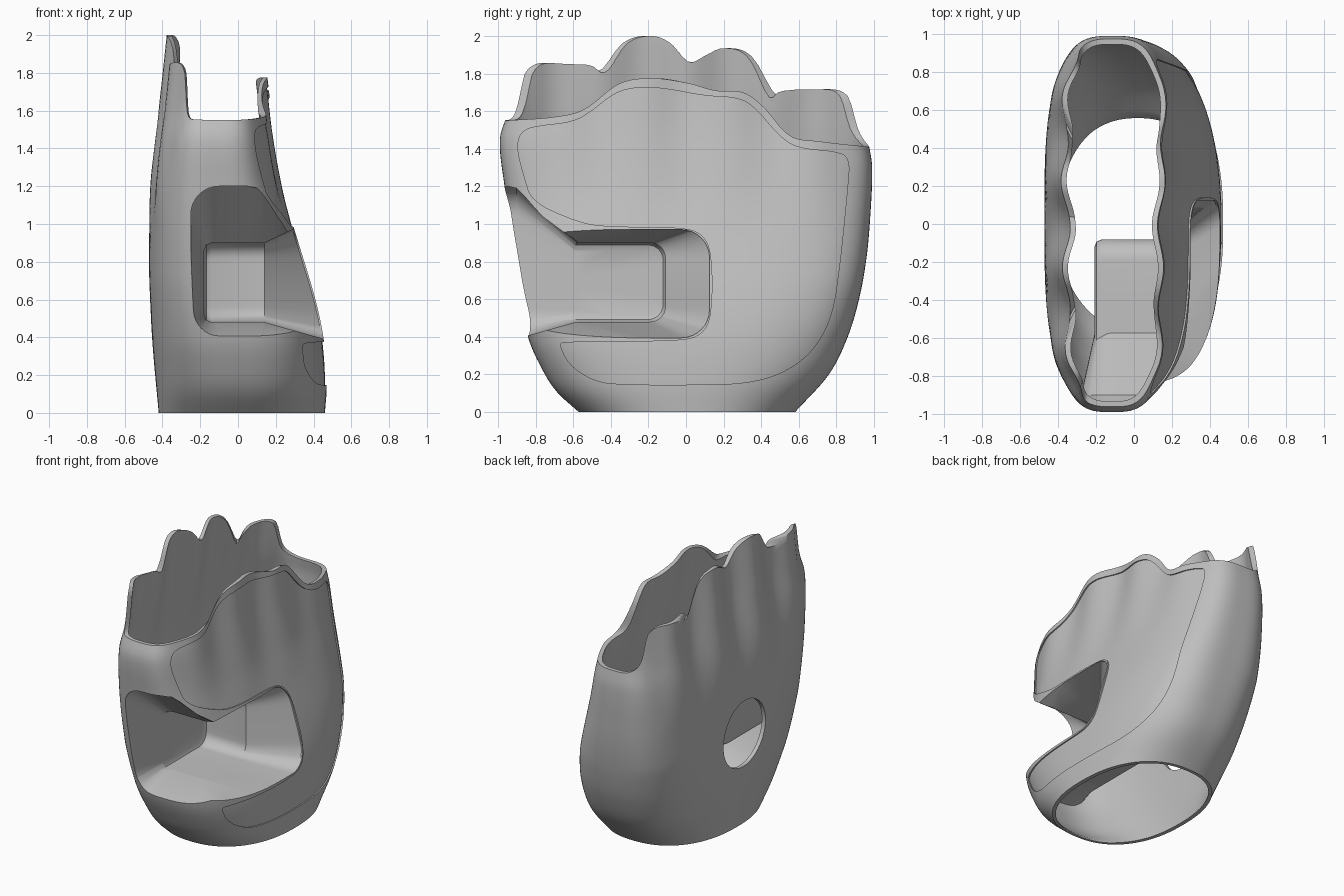
import bpy, bmesh, math

if "Cube" in bpy.data.objects:
    bpy.data.objects.remove(bpy.data.objects["Cube"])

# ---------- profiles (value by height, or rim height by depth) ----------
LEFT = [(0, -.42), (.4, -.455), (.8, -.472), (1.2, -.455), (1.6, -.395), (2.0, -.35)]
RIGHT = [(0, .46), (.15, .47), (.38, .455), (.6, .41), (1.0, .29), (1.2, .235), (1.5, .175), (1.8, .135)]
FRONT = [(0, -.57), (.1, -.68), (.2, -.75), (.4, -.84), (.8, -.91), (1.2, -.965), (1.45, -.99), (1.6, -.95), (2, -.94)]
BACK = [(0, .58), (.2, .76), (.4, .86), (.6, .92), (.8, .957), (1.0, .977), (1.3, .99), (1.45, .97), (2, .95)]
RIM_LEFT = [(-.96, 1.55), (-.92, 1.58), (-.87, 1.81), (-.7, 1.85), (-.48, 1.81), (-.35, 1.96), (-.22, 2.0),
            (-.1, 1.96), (.01, 1.86), (.1, 1.89), (.22, 1.935), (.35, 1.89), (.48, 1.68), (.6, 1.70),
            (.7, 1.715), (.86, 1.68), (.91, 1.5), (.96, 1.41)]
RIM_RIGHT = [(-.96, 1.55), (-.7, 1.57), (-.55, 1.61), (-.37, 1.745), (-.2, 1.775), (0, 1.75), (.15, 1.71),
             (.3, 1.70), (.4, 1.63), (.55, 1.47), (.7, 1.44), (.96, 1.41)]
PANEL = [(-.67, .35), (-.62, .25), (-.5, .17), (-.37, .145), (.15, .145), (.32, .155), (.47, .19), (.6, .26),
         (.7, .36), (.78, .52), (.82, .8), (.86, 1.2), (.87, 1.35), (.8, 1.385), (.6, 1.4), (.5, 1.46),
         (.35, 1.64), (.25, 1.675), (.1, 1.68), (-.1, 1.72), (-.25, 1.73), (-.38, 1.7), (-.5, 1.6),
         (-.6, 1.54), (-.8, 1.52), (-.88, 1.49), (-.9, 1.4), (-.86, 1.25), (-.82, 1.12), (-.6, 1.02),
         (-.45, .985), (-.03, .985), (.09, .95), (.14, .84), (.14, .52), (.09, .41), (-.03, .375), (-.66, .375)]


def curve(pts, u):
    """Smooth curve through the given points."""
    u = min(max(u, pts[0][0]), pts[-1][0])
    i = max(k for k in range(len(pts) - 1) if pts[k][0] <= u)

    def slope(k):
        a, b = pts[max(k - 1, 0)], pts[min(k + 1, len(pts) - 1)]
        return (b[1] - a[1]) / (b[0] - a[0])
    (u0, v0), (u1, v1) = pts[i], pts[i + 1]
    h = u1 - u0
    t = (u - u0) / h
    return ((2*t**3 - 3*t*t + 1) * v0 + (t**3 - 2*t*t + t) * h * slope(i)
            + (3*t*t - 2*t**3) * v1 + (t**3 - t*t) * h * slope(i + 1))


def soften(pts):
    """Round the corners of a closed outline."""
    out = []
    for a, b in zip(pts, pts[1:] + pts[:1]):
        out += [(a[0]*(1-t) + b[0]*t, a[1]*(1-t) + b[1]*t) for t in (.25, .75)]
    return out


def loft(name, rings, start, end):
    """Closed solid through rings, each end fanned to a point."""
    bm = bmesh.new()
    vs = [[bm.verts.new(p) for p in r] for r in rings]
    a, b = bm.verts.new(start), bm.verts.new(end)
    n = len(rings[0])
    for j in range(n):
        k = (j + 1) % n
        for lo, hi in zip(vs, vs[1:]):
            bm.faces.new((lo[j], lo[k], hi[k], hi[j]))
        bm.faces.new((a, vs[0][k], vs[0][j]))
        bm.faces.new((b, vs[-1][j], vs[-1][k]))
    return finish(name, bm)


def finish(name, bm):
    bmesh.ops.recalc_face_normals(bm, faces=bm.faces)
    me = bpy.data.meshes.new(name)
    bm.to_mesh(me)
    bm.free()
    ob = bpy.data.objects.new(name, me)
    bpy.context.collection.objects.link(ob)
    return ob


def cut(ob, tool):
    """Subtract tool from ob and discard the tool."""
    m = ob.modifiers.new("cut", 'BOOLEAN')
    m.operation, m.solver, m.object = 'DIFFERENCE', 'EXACT', tool
    bpy.context.view_layer.objects.active = ob
    bpy.ops.object.modifier_apply(modifier=m.name)
    bpy.data.objects.remove(tool)


def fist_solid(name, off, z0=0.0, extra=0.0, n=180, rows=44):
    """Fist-shaped solid, shrunk sideways by off, with a scalloped top."""
    def point(a, v, scale=1.0):
        c, s = math.cos(a), math.sin(a)

        def unit(p):
            r = (abs(c)**p + abs(s)**p) ** (-1 / p)
            return c * r, s * r
        y_rim = unit(3.3)[1] * .96
        rim = curve(RIM_LEFT if c < 0 else RIM_RIGHT, y_rim) + extra
        z = z0 + v * (rim - z0)
        ux, uy = unit(2.3 + 1.0 * min(max(z, 0) / .7, 1))
        xl, xr = curve(LEFT, z) + off, curve(RIGHT, z) - off
        yf, yb = curve(FRONT, z) + off, curve(BACK, z) - off
        y = (yf + yb) / 2 + (yb - yf) / 2 * uy
        # finger ridges fade in towards the top
        fade = min(max((z - .95) / .7, 0), 1) * min(max((.95 - abs(y)) / .2, 0), 1)
        ridge = -math.cos(2 * math.pi * y / .46) * fade * abs(ux) * (-.028 if c < 0 else .018)
        x = (xl + xr) / 2 + (xr - xl) / 2 * ux + ridge
        return (-.09 + (x + .09) * scale, y * scale, z)
    angles = [2 * math.pi * j / n for j in range(n)]
    rings = [[point(a, i / rows) for a in angles] for i in range(rows + 1)]
    rings.append([point(a, 1, .75) for a in angles])
    return loft(name, rings, (0, 0, z0), (-.09, 0, 1.65 + extra * 6))


def rounded_rect(u0, u1, v0, v1, r, k=8, e=6):
    arcs = []
    for cu, cv, q in ((u1-r, v1-r, 0), (u0+r, v1-r, 1), (u0+r, v0+r, 2), (u1-r, v0+r, 3)):
        arcs.append([(cu + r * math.cos((q + i/k) * math.pi/2), cv + r * math.sin((q + i/k) * math.pi/2))
                     for i in range(k + 1)])
    out = []
    for i, arc in enumerate(arcs):
        p, q = arc[-1], arcs[(i + 1) % 4][0]
        out += arc + [(p[0] + (q[0]-p[0]) * t/e, p[1] + (q[1]-p[1]) * t/e) for t in range(1, e)]
    return out


def side_recess(o):
    """Thumb channel opening to the right, grown by o."""
    def pocket(d):
        return rounded_rect(-1.4, -.11 + o - d, .48 - o + d, .9 + o - d, .08 + o)
    mouth = rounded_rect(-1.4, .125 + o, .395 - o, .97 + o, .15 + o)
    rings = [[(x - o, y, z) for y, z in pocket(d)] for x, d in ((-.18, .04), (-.168, .012), (-.14, 0))]
    rings += [[(.14, y, z) for y, z in pocket(0)],
              [(curve(RIGHT, z) - .01, y, z) for y, z in mouth], [(.9, y, z) for y, z in mouth]]
    return loft("side_recess", rings, (-.18 - o, -.7, .69), (.9, -.7, .69))


def front_recess(o):
    """Flared channel mouth on the front, grown by o."""
    inner = rounded_rect(-.177 - o, .45, .483 - o, .897 + o, .065 + o)
    # the right end of the mouth's upper edge drops away
    outer = [(x, z - 2.6 * max(0, x - .05)**2 * max(0, z - .39) / .81)
             for x, z in rounded_rect(-.25 - o, .5, .39 - o, 1.2 + o, .15 + o)]
    rings = [[(x, y, z) for x, z in r] for y, r in ((-.45, inner), (-.57, inner), (-.9, outer), (-1.4, outer))]
    return loft("front_recess", rings, (.1, -.45, .69), (.1, -1.4, .69))


WALL = .029
# fist body
body = fist_solid("fist_shell", 0)

# shallow inset panel on the right side
panel = bmesh.new()
face = panel.faces.new([panel.verts.new((.02, y, z)) for y, z in soften(soften(PANEL))])
ext = bmesh.ops.extrude_face_region(panel, geom=[face])
bmesh.ops.translate(panel, vec=(1, 0, 0), verts=[v for v in ext["geom"] if isinstance(v, bmesh.types.BMVert)])
panel = finish("panel_cutter", panel)
cut(panel, fist_solid("panel_floor", .009))
cut(body, panel)

# hollow inside, leaving a wall around the thumb channel
hollow = fist_solid("hollow", WALL, z0=-.1, extra=.1)
cut(hollow, side_recess(WALL))
cut(hollow, front_recess(WALL))
cut(body, hollow)

# thumb channel
cut(body, side_recess(0))
cut(body, front_recess(0))

# round hole in the left wall
R, HY, HZ = .24, 0.0, .68
circle = [(HY + R * math.cos(i * math.pi / 32), HZ + R * math.sin(i * math.pi / 32)) for i in range(64)]
cut(body, loft("hole_cutter", [[(x, y, z) for y, z in circle] for x in (-.8, -.27)], (-.8, HY, HZ), (-.27, HY, HZ)))

# finish
grey = bpy.data.materials.new("plain_grey")
grey.diffuse_color = (.52, .52, .52, 1)
grey.use_nodes = True
grey.node_tree.nodes["Principled BSDF"].inputs["Base Color"].default_value = grey.diffuse_color
body.data.materials.clear()
body.data.materials.append(grey)
for p in body.data.polygons:
    p.material_index = 0
bpy.ops.object.select_all(action='DESELECT')
body.select_set(True)
bpy.context.view_layer.objects.active = body
bpy.ops.object.shade_smooth_by_angle(angle=math.radians(32))
